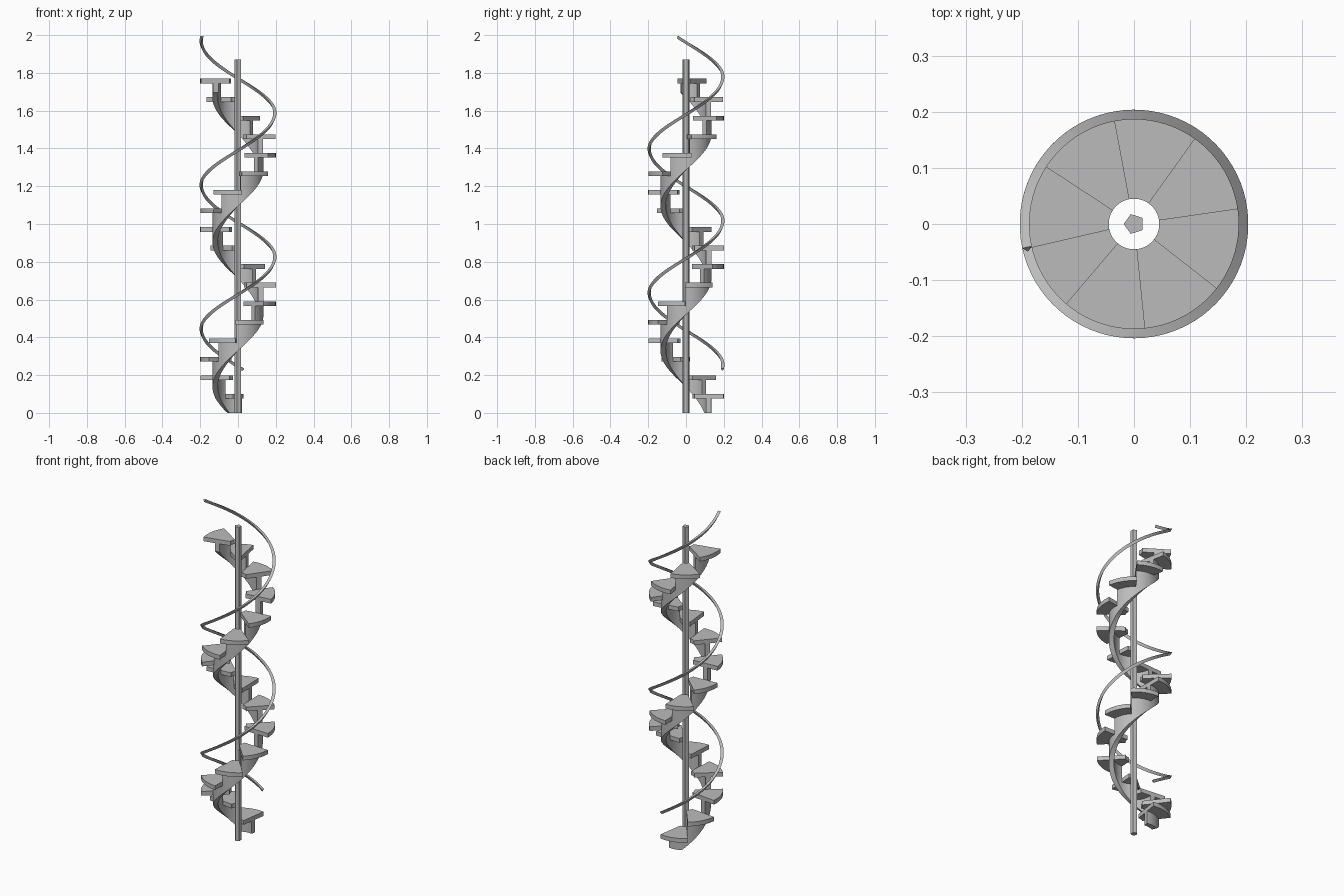
import bpy, bmesh
from math import sin, cos, radians, atan2, pi

cube = bpy.data.objects.get("Cube")
if cube:
    bpy.data.objects.remove(cube, do_unlink=True)

grey = bpy.data.materials.new("plain_grey")
grey.use_nodes = True
grey.diffuse_color = (0.5, 0.5, 0.5, 1)
grey.node_tree.nodes["Principled BSDF"].inputs["Base Color"].default_value = (0.5, 0.5, 0.5, 1)

STEPS = 18
TURN = 46.2            # degrees per step
RISE = 0.0982
START = 81.4           # angle of the first tread's leading edge
SEGS = 10              # arc divisions per step
TREAD_THICK = 0.025


def polar(r, deg, z):
    a = radians(deg)
    return (r * cos(a), r * sin(a), z)


def loft(name, rings):
    """Skin a list of closed rings and cap both ends."""
    bm = bmesh.new()
    loops = [[bm.verts.new(p) for p in ring] for ring in rings]
    n = len(loops[0])
    for a, b in zip(loops, loops[1:]):
        for i in range(n):
            j = (i + 1) % n
            bm.faces.new((a[i], a[j], b[j], b[i]))
    bm.faces.new(loops[0][::-1])
    bm.faces.new(loops[-1])
    bmesh.ops.recalc_face_normals(bm, faces=bm.faces)
    mesh = bpy.data.meshes.new(name)
    bm.to_mesh(mesh)
    bm.free()
    mesh.materials.append(grey)
    obj = bpy.data.objects.new(name, mesh)
    bpy.context.collection.objects.link(obj)
    bpy.ops.object.select_all(action='DESELECT')
    obj.select_set(True)
    bpy.context.view_layer.objects.active = obj
    bpy.ops.object.shade_smooth_by_angle(angle=radians(30))
    return obj


def arc_block(name, start, r_in, r_out, bottom, top):
    """Curved block over one step; bottom is a function of angle."""
    rings = []
    for i in range(SEGS + 1):
        a = start + TURN * i / SEGS
        b = bottom(a)
        rings.append([polar(r_in, a, b), polar(r_out, a, b),
                      polar(r_out, a, top), polar(r_in, a, top)])
    return loft(name, rings)


# Five-sided centre pole
loft("centre_pole", [[polar(0.0185, 180 + 72 * i, z) for i in range(5)] for z in (0, 1.87)])

# Wedge treads and the saw-topped stringer under them
for k in range(STEPS):
    start = START + TURN * k
    top = 0.1 + RISE * k
    under = top - TREAD_THICK
    arc_block(f"tread_{k + 1}", start, 0.045, 0.2, lambda a: under, top)
    arc_block(f"stringer_{k + 1}", start, 0.107, 0.135,
              lambda a: max(0, (a - 115) * RISE / TURN), under)

# Helical handrail with a three-sided section, flat side up
RAIL_R, RAIL_LOW, RAIL_HIGH = 0.195, 0.23, 1.991
sweep = STEPS * TURN
slope = atan2(RAIL_HIGH - RAIL_LOW, RAIL_R * radians(sweep))
rings = []
count = STEPS * SEGS
for i in range(count + 1):
    a = START + sweep * i / count
    z = RAIL_LOW + (RAIL_HIGH - RAIL_LOW) * i / count
    ring = []
    for corner in (30, 150, 270):
        out, up = 0.01 * cos(radians(corner)), 0.01 * sin(radians(corner))
        x, y, _ = polar(RAIL_R + out, a, 0)
        # lean the section back so it stays square to the climb
        tx, ty, _ = polar(1, a + 90, 0)
        back = -up * sin(slope)
        ring.append((x + tx * back, y + ty * back, z + up * cos(slope)))
    rings.append(ring)
loft("handrail", rings)
